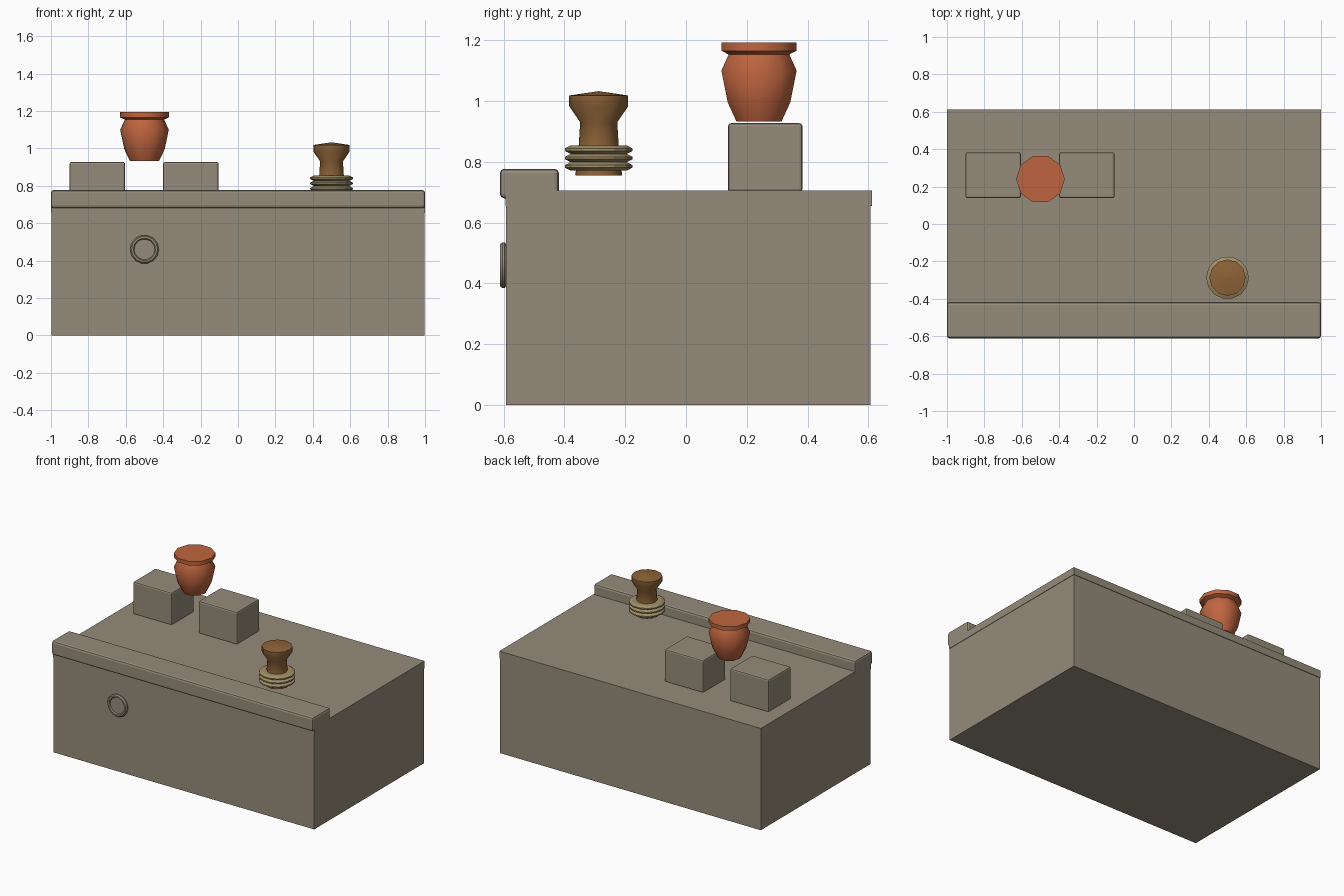
import bpy
import bmesh
from math import cos, pi, radians, sin
from mathutils import Matrix

old = bpy.data.objects.get("Cube")
if old:
    bpy.data.objects.remove(old, do_unlink=True)


def material(name, rgb):
    mat = bpy.data.materials.new(name)
    mat.use_nodes = True
    mat.diffuse_color = (*rgb, 1)
    mat.node_tree.nodes["Principled BSDF"].inputs["Base Color"].default_value = (*rgb, 1)
    return mat


stone = material("grey brown stone", (0.30, 0.26, 0.195))
clay = material("terracotta", (0.52, 0.13, 0.05))
wood = material("brown wood", (0.27, 0.125, 0.04))
rope = material("tan rope", (0.36, 0.28, 0.14))


def finish(name, bm, mat):
    bmesh.ops.recalc_face_normals(bm, faces=bm.faces)
    mesh = bpy.data.meshes.new(name)
    bm.to_mesh(mesh)
    bm.free()
    mesh.materials.append(mat)
    obj = bpy.data.objects.new(name, mesh)
    bpy.context.collection.objects.link(obj)
    return obj


def box(name, low, high, mat, bevel=0):
    size = [b - a for a, b in zip(low, high)]
    mid = [(a + b) / 2 for a, b in zip(low, high)]
    bm = bmesh.new()
    bmesh.ops.create_cube(bm, size=1, matrix=Matrix.Translation(mid) @ Matrix.Diagonal((*size, 1)))
    obj = finish(name, bm, mat)
    if bevel:
        mod = obj.modifiers.new("worn edges", "BEVEL")
        mod.width = bevel
        mod.segments = 2
    return obj


def lathe(name, profile, sides, mat, location, smooth=40):
    """Turn a list of (radius, height) around z; both ends are closed."""
    bm = bmesh.new()
    rings = [[bm.verts.new((r * cos(2 * pi * i / sides), r * sin(2 * pi * i / sides), z))
              for i in range(sides)] for r, z in profile]
    for a, b in zip(rings, rings[1:]):
        for i in range(sides):
            j = (i + 1) % sides
            bm.faces.new((a[i], a[j], b[j], b[i]))
    bm.faces.new(rings[0])
    bm.faces.new(rings[-1])
    obj = finish(name, bm, mat)
    obj.location = location
    bpy.ops.object.select_all(action="DESELECT")
    obj.select_set(True)
    bpy.context.view_layer.objects.active = obj
    bpy.ops.object.shade_smooth_by_angle(angle=radians(smooth))
    return obj


# Counter body, top slab and raised front ledge
box("counter_body", (-0.997, -0.592, 0), (0.997, 0.607, 0.655), stone)
box("counter_top", (-1, -0.594, 0.655), (1, 0.611, 0.706), stone)
box("front_ledge", (-1, -0.612, 0.68), (1, -0.418, 0.777), stone, 0.014)

# Pair of stone blocks behind
for side, x in (("right", -0.9), ("left", -0.4)):
    box(side + "_block", (x, 0.138, 0.70), (x + 0.296, 0.383, 0.927), stone, 0.01)

# Round boss on the front, with a recessed centre
boss = lathe("front_boss", [(0.07, 0), (0.077, 0.006), (0.077, 0.014), (0.07, 0.022),
                            (0.06, 0.022), (0.055, 0.014)], 14, stone, (-0.5, -0.59, 0.46))
boss.rotation_euler.x = pi / 2

# Clay jar with a collared rim
lathe("clay_jar", [(0.078, 0.933), (0.108, 0.995), (0.13, 1.10), (0.105, 1.153),
                   (0.13, 1.165), (0.13, 1.193)], 10, clay, (-0.5, 0.24, 0))

# Wooden bollard with a low domed cap
spot = (0.5, -0.287, 0)
lathe("bollard", [(0.077, 0.755), (0.066, 0.85), (0.061, 0.93), (0.097, 0.983),
                  (0.097, 1.018), (0.002, 1.032)], 12, wood, spot)

# Three coils of rope around the bollard
for k in range(3):
    z = 0.785 + 0.0275 * k
    lathe("rope_coil_" + str(k + 1), [(0.095, z - 0.0137), (0.114, z - 0.004), (0.114, z + 0.004),
                                      (0.095, z + 0.0137)], 14, rope, spot, 20)
